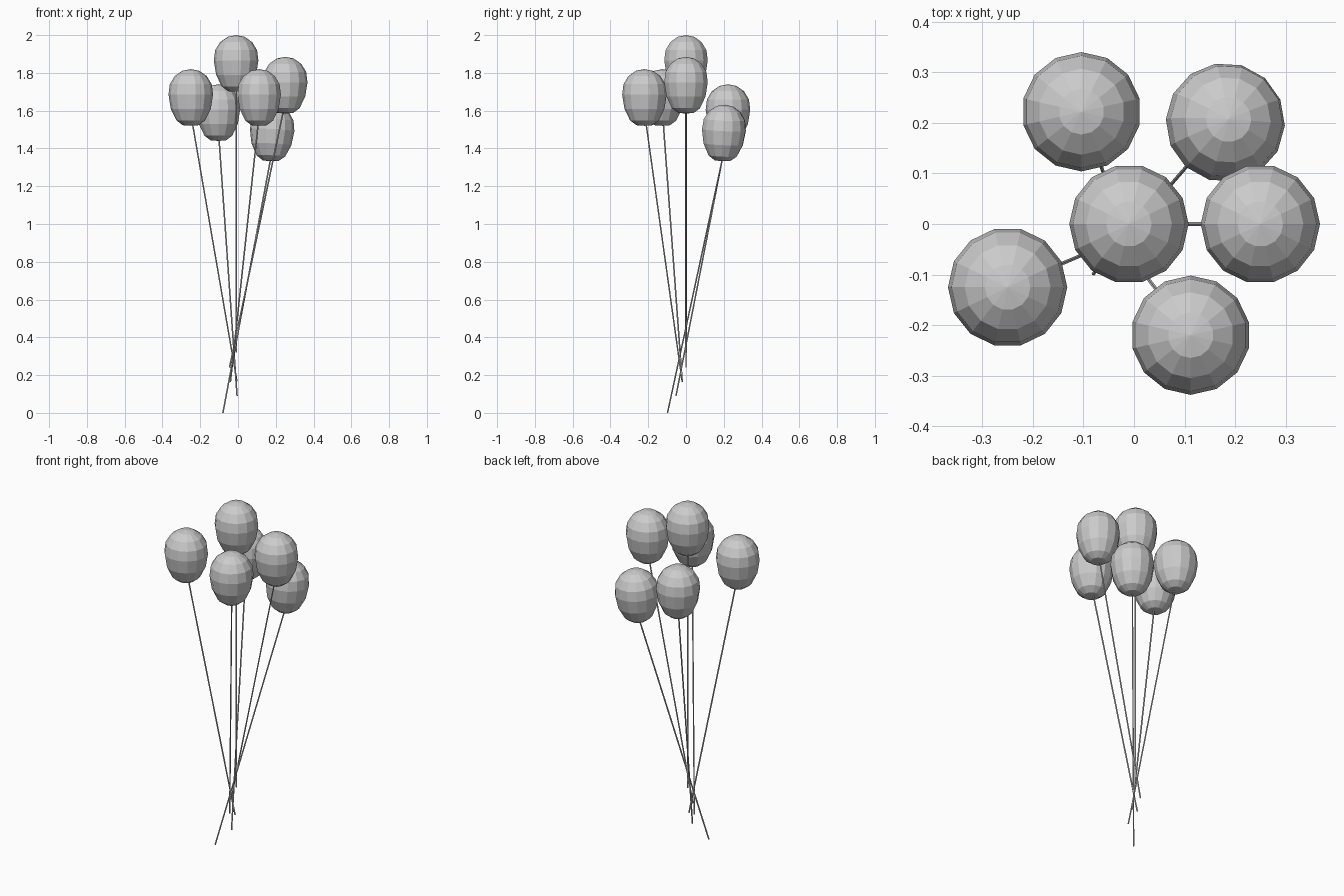
import bpy, bmesh, math
from mathutils import Vector, Matrix

if "Cube" in bpy.data.objects:
    bpy.data.objects.remove(bpy.data.objects["Cube"])

SIDES = 14
# balloon silhouette: radius, height below the crown
PROFILE = [(0.045, -0.009), (0.085, -0.037), (0.111, -0.08), (0.118, -0.135),
           (0.106, -0.21), (0.076, -0.272), (0.042, -0.297)]
HEIGHT = 0.30


def make_object(name, bm):
    bmesh.ops.recalc_face_normals(bm, faces=bm.faces)
    mesh = bpy.data.meshes.new(name)
    bm.to_mesh(mesh)
    bm.free()
    obj = bpy.data.objects.new(name, mesh)
    bpy.context.collection.objects.link(obj)
    return obj


def balloon(name, crown, spin, tilt):
    bm = bmesh.new()
    rings = []
    for r, z in PROFILE:
        rings.append([bm.verts.new((r * math.cos(math.tau * i / SIDES),
                                    r * math.sin(math.tau * i / SIDES),
                                    z + HEIGHT / 2)) for i in range(SIDES)])
    top = bm.verts.new((0, 0, HEIGHT / 2))
    bottom = bm.verts.new((0, 0, -HEIGHT / 2))
    for i in range(SIDES):
        j = (i + 1) % SIDES
        bm.faces.new((top, rings[0][i], rings[0][j]))
        bm.faces.new((bottom, rings[-1][j], rings[-1][i]))
        for a, b in zip(rings, rings[1:]):
            bm.faces.new((a[i], b[i], b[j], a[j]))
    m = (Matrix.Translation(Vector(crown) - Vector((0, 0, HEIGHT / 2)))
         @ Matrix.Rotation(tilt[0], 4, 'X') @ Matrix.Rotation(tilt[1], 4, 'Y')
         @ Matrix.Rotation(math.radians(spin), 4, 'Z'))
    bm.transform(m)
    make_object(name, bm)


def string(name, start, end):
    start, end = Vector(start), Vector(end)
    axis = end - start
    bm = bmesh.new()
    bmesh.ops.create_cone(bm, cap_ends=True, segments=6, radius1=0.004,
                          radius2=0.004, depth=axis.length)
    bm.transform(Matrix.Translation((start + end) / 2)
                 @ axis.to_track_quat('Z', 'Y').to_matrix().to_4x4())
    make_object(name, bm)


# crown of each balloon, spin, tilt, lower end of its string
BUNCH = [
    ((-0.01, 0.0, 2.0), 0, (0, 0), (-0.01, 0.0, 0.32)),
    ((0.25, 0.0, 1.885), 0, (0, 0), (-0.045, 0.0, 0.24)),
    ((-0.25, -0.125, 1.82), 0, (0, 0), (-0.005, -0.02, 0.165)),
    ((0.112, -0.22, 1.82), 90, (0, 0), (-0.04, -0.02, 0.165)),
    ((-0.104, 0.222, 1.74), 90, (0, 0), (-0.005, -0.053, 0.09)),
    ((0.18, 0.2, 1.632), -3, (-0.05, 0.05), (-0.08, -0.098, 0.0)),
]
HUB = Vector((-0.018, 0.0, 0.36))

for n, (crown, spin, tilt, low) in enumerate(BUNCH, 1):
    balloon(f"balloon_{n}", crown, spin, tilt)
    # string leans inwards as it leaves the knot
    knot = Vector(crown) - Vector((0, 0, HEIGHT - 0.01))
    knot.x += (HUB.x - knot.x) * 0.04 if n > 1 else 0
    knot.y += (HUB.y - knot.y) * 0.04
    string(f"string_{n}", low, knot)
